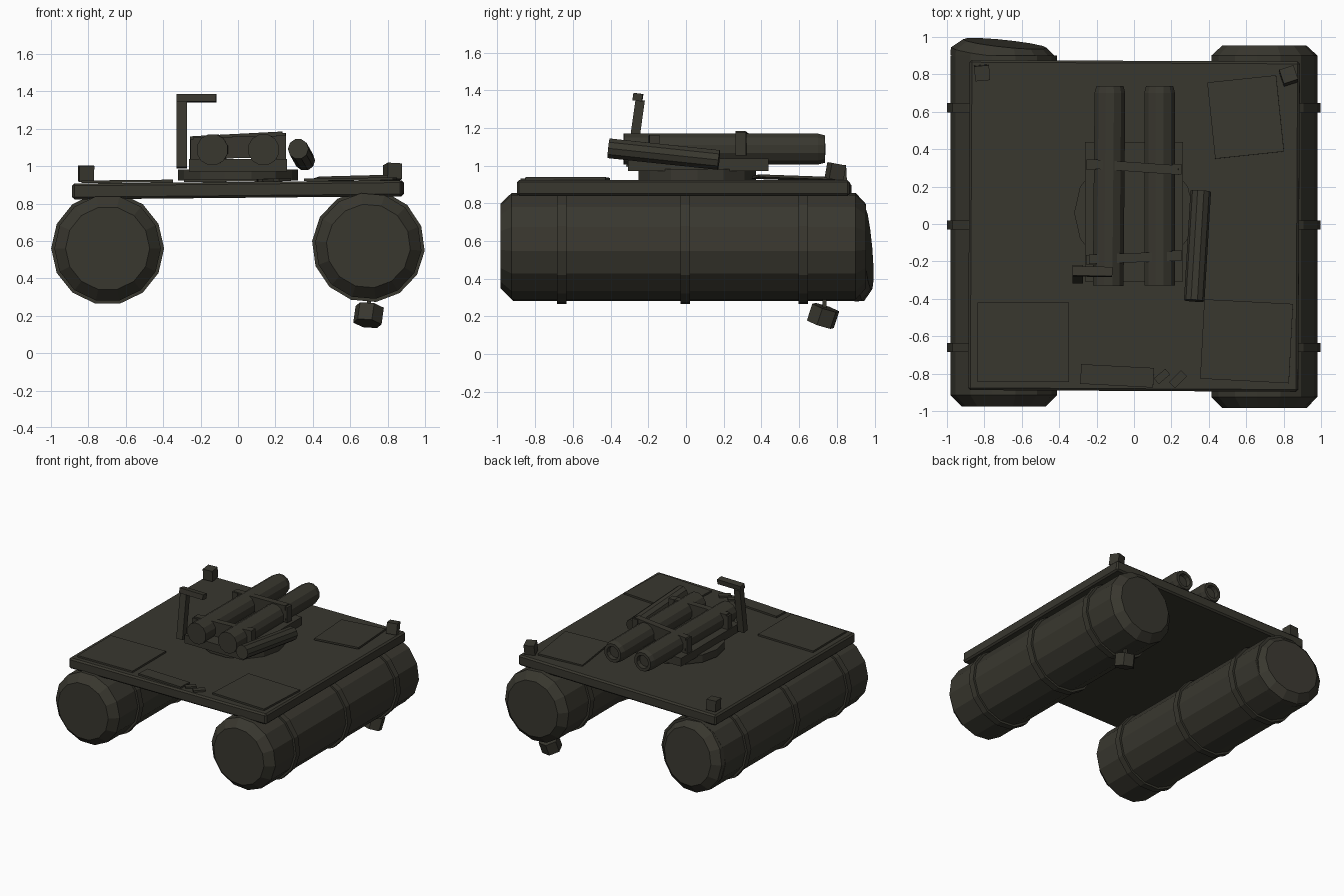
import bpy, bmesh, math
from mathutils import Matrix, Vector, Euler

if "Cube" in bpy.data.objects:
    bpy.data.objects.remove(bpy.data.objects["Cube"])

olive = bpy.data.materials.new("dark olive")
olive.diffuse_color = (0.040, 0.038, 0.028, 1)
olive.use_nodes = True
olive.node_tree.nodes["Principled BSDF"].inputs["Base Color"].default_value = olive.diffuse_color


def finish(name, bm, matrix=Matrix()):
    bm.transform(matrix)
    bmesh.ops.recalc_face_normals(bm, faces=bm.faces)
    me = bpy.data.meshes.new(name)
    bm.to_mesh(me)
    bm.free()
    me.materials.append(olive)
    ob = bpy.data.objects.new(name, me)
    bpy.context.collection.objects.link(ob)
    return ob


def place(loc, rot=(0, 0, 0)):
    return Matrix.Translation(loc) @ Euler([math.radians(a) for a in rot]).to_matrix().to_4x4()


def box(name, loc, size, rot=(0, 0, 0), bevel=0):
    bm = bmesh.new()
    bmesh.ops.create_cube(bm, size=1)
    bm.transform(Matrix.Diagonal((*size, 1)))
    if bevel:
        bmesh.ops.bevel(bm, geom=bm.edges[:], offset=bevel, segments=1, affect='EDGES')
    return finish(name, bm, place(loc, rot))


def lathe(name, profile, sides, matrix, phase=0):
    """Revolve (radius, y) points around the local y axis, closing both ends."""
    bm = bmesh.new()
    rings = []
    for r, y in profile:
        rings.append([bm.verts.new((r * math.cos(a), y, r * math.sin(a)))
                      for a in (math.tau * i / sides + phase for i in range(sides))])
    for a, b in zip(rings, rings[1:]):
        for i in range(sides):
            j = (i + 1) % sides
            bm.faces.new((a[i], a[j], b[j], b[i]))
    bm.faces.new(rings[0])
    bm.faces.new(rings[-1])
    return finish(name, bm, matrix)


# pontoons: 14-sided drums with raised bands
R = 0.285
for side, cx, cz, roll in (("left", -0.697, 0.56, 0), ("right", 0.697, 0.573, 5)):
    m = place((cx, 0, cz), (0, roll, 0))
    front = -0.975 if side == "left" else -0.985
    profile = [(0.225, front), (R, front + 0.06), (R, 0.90)]
    if side == "right":
        profile.append((0.225, 0.955))
    lathe(side + "_pontoon", profile, 14, m)
    for n, y in enumerate((-0.66, -0.005, 0.622)):
        lathe(f"{side}_pontoon_band_{n}", [(0.302, y - 0.025), (0.302, y + 0.025)], 14, m)
# knocked-askew rear cap of the left pontoon
lathe("left_pontoon_rear_cap", [(R, -0.04), (R, 0), (0.225, 0.05)], 14,
      place((-0.695, 0.915, 0.56), (5, 0, -6)))

# deck, slightly tilted
TILT = -0.55
box("deck", (0, -0.01, 0.873), (1.765, 1.765, 0.085), (0, TILT, -0.3), 0.012)


# loose plates on the deck
def deck_z(x):
    return 0.917 + 0.0096 * x


for name, x, y, sx, sy, rx, ry, rz in (
        ("front_left_hatch", -0.592, -0.633, 0.49, 0.425, 0, TILT, 0),
        ("front_right_hatch", 0.602, -0.627, 0.475, 0.425, 0, TILT, -3),
        ("rear_right_hatch", 0.597, 0.572, 0.37, 0.41, -2, -1.5, 6),
        ("front_strip", -0.09, -0.812, 0.39, 0.105, 0, TILT, -3),
        ("front_strip_chip_a", 0.15, -0.815, 0.08, 0.04, 0, TILT, 40),
        ("front_strip_chip_b", 0.235, -0.83, 0.09, 0.045, 0, TILT, 45)):
    lift = 0.012 if name.startswith("rear") else 0.007
    box(name, (x, y, deck_z(x) + lift), (sx, sy, 0.014), (rx, ry, rz))

# corner lamps at the rear
box("left_corner_lamp", (-0.812, 0.808, 0.960), (0.08, 0.08, 0.085), (3, 0, 5))
box("right_corner_lamp", (0.827, 0.792, 0.968), (0.08, 0.08, 0.085), (-10, 3, 18))

# turntable and launcher base
lathe("turntable", [(0.32, -0.03), (0.32, 0.03)], 14, place((0, 0.06, 0.952), (90, 0, 0)))
box("launcher_base", (0, 0.065, 1.004), (0.525, 0.745, 0.066))

# twin launch tubes with hollow rear-facing muzzles
tube = [(0.085, -0.33), (0.085, 0.70), (0.075, 0.738), (0.052, 0.738), (0.048, 0.705)]
for side, x, yaw in (("left", -0.135, -0.5), ("right", 0.137, 0)):
    lathe(side + "_launch_tube", tube, 12, place((x, 0, 1.088), (0, 0, yaw)), math.pi / 12)

# straps bridging the tubes, with side clamps
for name, y, z, ry, rz in (("front_strap", -0.18, 1.10, -1, 2), ("rear_strap", 0.305, 1.115, -3, -4)):
    box(name, (0, y, z), (0.48, 0.05, 0.115), (0, ry, rz))
    for s, side in ((-1, "left"), (1, "right")):
        box(f"{side}_{name}_clamp", (s * 0.23, y + s * 0.012 * (1 if rz > 0 else -1), z - 0.01 + 0.01 * s),
            (0.05, 0.055, 0.125), (0, 0, rz))

# sight mast with cross arm
box("sight_mast", (-0.30, -0.268, 1.17), (0.055, 0.05, 0.36), (-8, 0, 0))
box("sight_arm", (-0.222, -0.255, 1.363), (0.212, 0.05, 0.04), (-8, 0, -1))

# loose side tube leaning on the turntable
a, b = Vector((0.322, -0.41, 1.092)), Vector((0.357, 0.175, 1.03))
d = b - a
lathe("side_tube", [(0.055, 0), (0.055, d.length)], 10,
      Matrix.Translation(a) @ Vector((0, 1, 0)).rotation_difference(d).to_matrix().to_4x4())

# sensor pod hanging below the right pontoon
box("sensor_rod", (0.70, 0.735, 0.27), (0.022, 0.022, 0.08))
lathe("sensor_pod", [(0.078, -0.047), (0.078, 0.047)], 6, place((0.698, 0.727, 0.203), (72, 8, 0)), 0.25)
